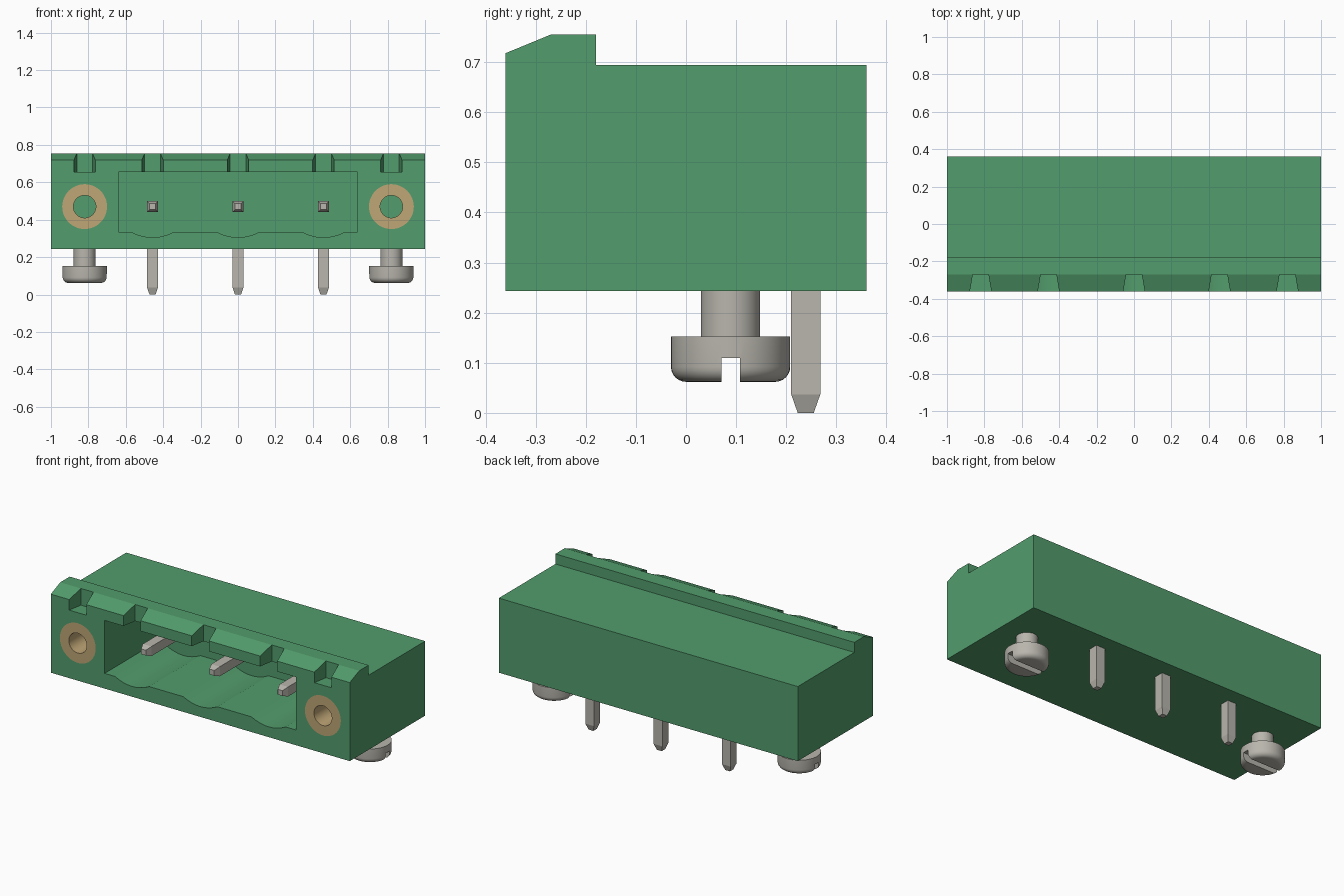
import bpy, bmesh, math
from mathutils import Matrix, Vector

cube = bpy.data.objects.get("Cube")
if cube:
    bpy.data.objects.remove(cube, do_unlink=True)


def material(name, rgb):
    m = bpy.data.materials.new(name)
    m.use_nodes = True
    m.diffuse_color = (*rgb, 1)
    m.node_tree.nodes["Principled BSDF"].inputs["Base Color"].default_value = (*rgb, 1)
    return m


GREEN = material("green plastic", (0.085, 0.335, 0.15))
BRASS = material("brass", (0.52, 0.38, 0.18))
METAL = material("tinned metal", (0.48, 0.465, 0.415))


def finish(bm, name, mat):
    bmesh.ops.recalc_face_normals(bm, faces=bm.faces)
    me = bpy.data.meshes.new(name)
    bm.to_mesh(me)
    bm.free()
    me.materials.append(mat)
    ob = bpy.data.objects.new(name, me)
    bpy.context.collection.objects.link(ob)
    return ob


def select(ob):
    bpy.ops.object.select_all(action='DESELECT')
    ob.select_set(True)
    bpy.context.view_layer.objects.active = ob


def smooth(ob, angle):
    select(ob)
    bpy.ops.object.shade_smooth_by_angle(angle=math.radians(angle))


def prism(name, points, axis, a, b, mat=GREEN):
    """Extrude a 2D outline from a to b along the given axis."""
    place = {'X': lambda p, t: (t, p[0], p[1]),
             'Y': lambda p, t: (p[0], t, p[1]),
             'Z': lambda p, t: (p[0], p[1], t)}[axis]
    bm = bmesh.new()
    lo = [bm.verts.new(place(p, a)) for p in points]
    hi = [bm.verts.new(place(p, b)) for p in points]
    bm.faces.new(lo)
    bm.faces.new(hi)
    n = len(points)
    for i in range(n):
        j = (i + 1) % n
        bm.faces.new((lo[i], lo[j], hi[j], hi[i]))
    return finish(bm, name, mat)


def lathe(name, profile, mat, transform, steps=48, closed=False):
    """Spin an (r, z) profile about z, then place it."""
    bm = bmesh.new()
    vs = [bm.verts.new((r, 0, z)) for r, z in profile]
    es = [bm.edges.new(e) for e in zip(vs, vs[1:])]
    if closed:
        es.append(bm.edges.new((vs[-1], vs[0])))
    bmesh.ops.spin(bm, geom=vs + es, cent=(0, 0, 0), axis=(0, 0, 1),
                   angle=2 * math.pi, steps=steps, use_duplicate=False)
    bmesh.ops.remove_doubles(bm, verts=bm.verts, dist=1e-5)
    bm.transform(transform)
    return finish(bm, name, mat)


def cut(target, cutter):
    cutter.hide_render = True
    mod = target.modifiers.new("cut", 'BOOLEAN')
    mod.operation = 'DIFFERENCE'
    mod.solver = 'EXACT'
    mod.object = cutter
    select(target)
    bpy.ops.object.modifier_apply(modifier=mod.name)
    bpy.data.objects.remove(cutter, do_unlink=True)


PINS = (-0.457, 0, 0.457)
FLANGES = (-0.82, 0.82)
AXIS_Z = 0.47          # height of pins and threaded inserts
FRONT = -0.36

# Housing: side profile with a raised, chamfered front lip
housing = prism("housing", [(FRONT, 0.243), (0.36, 0.243), (0.36, 0.694), (-0.18, 0.694),
                            (-0.18, 0.755), (-0.27, 0.755), (FRONT, 0.718)], 'X', -1, 1)

# Socket cavity with a shallow scallop in the floor under each pin
outline = [(-0.64, 0.655), (-0.64, 0.335)]
for px in PINS:
    for i in range(9):
        u = i / 4 - 1
        outline.append((px + 0.115 * u, 0.305 + 0.03 * u * u))
outline += [(0.64, 0.335), (0.64, 0.655)]
cut(housing, prism("cavity_cutter", outline, 'Y', -0.5, 0.13))

# Tapered notches along the lip
for x in PINS + FLANGES:
    cut(housing, prism("notch_cutter", [(x - 0.066, -0.41), (x + 0.066, -0.41),
                                        (x + 0.042, -0.27), (x - 0.042, -0.27)], 'Z', 0.654, 0.9))

# Round pockets and the brass inserts that line them
for side, x in zip(("right", "left"), FLANGES):
    to_y = Matrix.Translation((x, FRONT, AXIS_Z)) @ Matrix.Rotation(-math.pi / 2, 4, 'X')
    cut(housing, lathe("pocket_cutter", [(0, -0.1), (0.12, -0.1), (0.12, 0.38), (0, 0.38)],
                       GREEN, to_y))
    insert = lathe(side + "_threaded_insert", [(0.06, 0), (0.12, 0), (0.12, 0.38), (0.06, 0.38)],
                   BRASS, to_y, closed=True)
    smooth(insert, 30)
smooth(housing, 15)

# Right-angle contact pins: square rings swept along an L with tapered tips
for name, x in zip(("right", "middle", "left"), PINS):
    h, t, py = 0.029, 0.016, 0.239
    along, down, mitre = Vector((0, 0, 1)), Vector((0, 1, 0)), Vector((0, 1, 1))
    path = [((-0.25, AXIS_Z), along, t), ((-0.215, AXIS_Z), along, h),
            ((py, AXIS_Z), mitre, h),
            ((py, 0.037), down, h), ((py, 0), down, t)]
    bm = bmesh.new()
    rings = []
    for (y, z), d, s in path:
        w = t if s == t else h
        c = Vector((x, y, z))
        rings.append([bm.verts.new(c + Vector((sx * w, 0, 0)) + d * (sd * s))
                      for sx, sd in ((-1, -1), (1, -1), (1, 1), (-1, 1))])
    for r0, r1 in zip(rings, rings[1:]):
        for i in range(4):
            j = (i + 1) % 4
            bm.faces.new((r0[i], r0[j], r1[j], r1[i]))
    bm.faces.new(rings[0])
    bm.faces.new(rings[-1])
    finish(bm, name + "_contact_pin", METAL)

# Slotted mounting screws under the flanges
for side, x in zip(("right", "left"), FLANGES):
    profile = [(0, 0.062)]
    for i in range(7):
        a = math.pi / 2 * i / 6
        profile.append((0.089 + 0.03 * math.sin(a), 0.092 - 0.03 * math.cos(a)))
    profile += [(0.119, 0.152), (0.059, 0.152), (0.059, 0.27), (0, 0.27)]
    screw = lathe(side + "_mounting_screw", profile, METAL, Matrix.Translation((x, 0.089, 0)))
    cut(screw, prism("slot_cutter", [(0.071, 0.0), (0.108, 0.0), (0.108, 0.11), (0.071, 0.11)],
                     'X', x - 0.2, x + 0.2, METAL))
    smooth(screw, 30)
